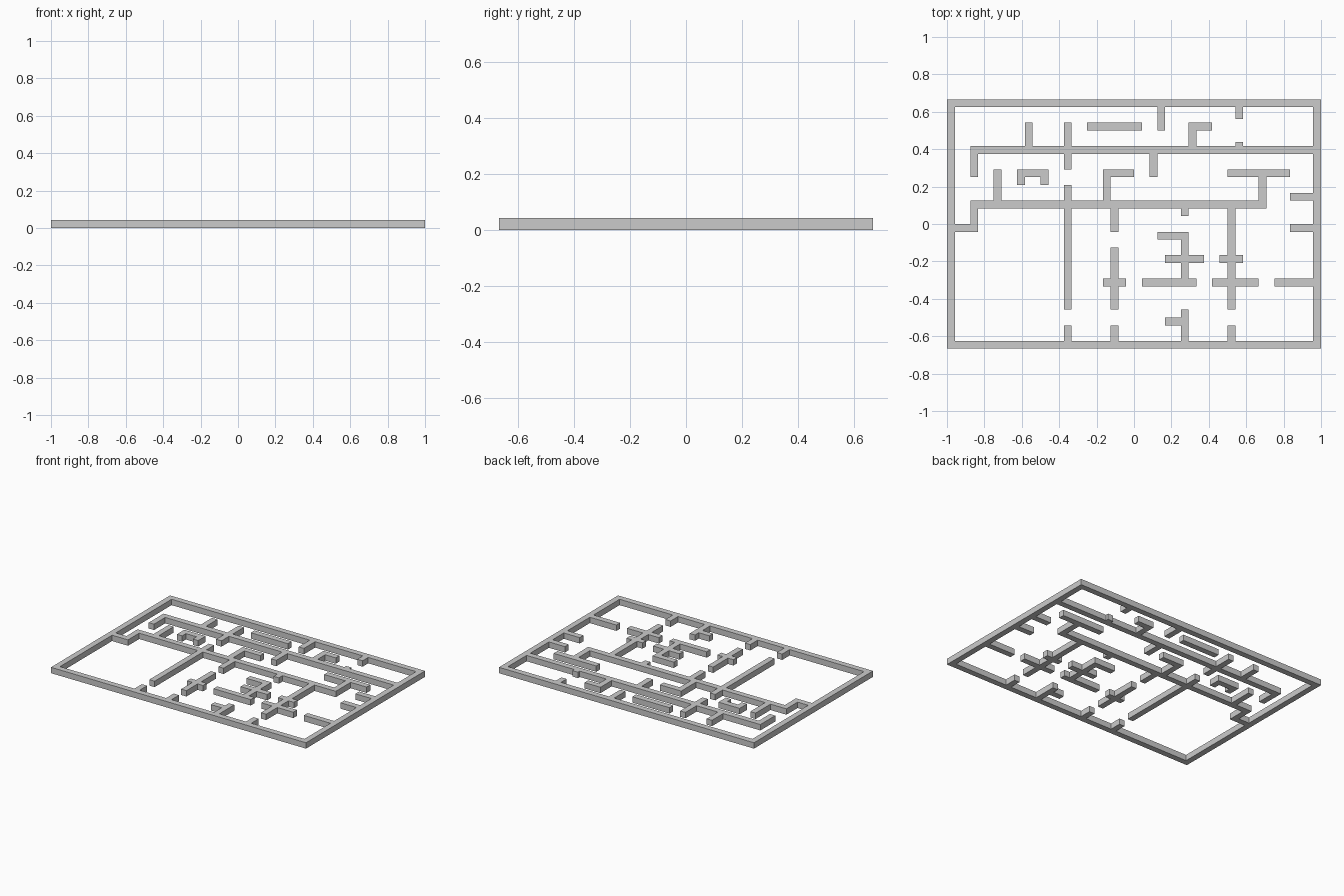
import bpy, bmesh

if "Cube" in bpy.data.objects:
    bpy.data.objects.remove(bpy.data.objects["Cube"])

U = 2 / 48          # wall thickness = one plan unit; the plan is 48 x 32 units
W, D = 48, 32


def H(row, c0, c1):
    """Wall running left-right along one row."""
    return (c0, row, c1, row + 1)


def V(col, r0, r1):
    """Wall running front-back along one column (rows count from the back)."""
    return (col, r0, col + 1, r1)


def walls(name, rects):
    """Merge overlapping wall runs into one clean footprint and raise it."""
    xs = sorted({x for r in rects for x in (r[0], r[2])})
    ys = sorted({y for r in rects for y in (r[1], r[3])})
    bm = bmesh.new()
    verts = {}

    def vert(x, y):
        if (x, y) not in verts:
            verts[x, y] = bm.verts.new(((x - W / 2) * U, (D / 2 - y) * U, 0))
        return verts[x, y]

    for x0, x1 in zip(xs, xs[1:]):
        for y0, y1 in zip(ys, ys[1:]):
            if any(a <= x0 and x1 <= c and b <= y0 and y1 <= d for a, b, c, d in rects):
                bm.faces.new([vert(x0, y1), vert(x1, y1), vert(x1, y0), vert(x0, y0)])
    me = bpy.data.meshes.new(name)
    bm.to_mesh(me)
    bm.free()
    ob = bpy.data.objects.new(name, me)
    bpy.context.collection.objects.link(ob)
    mod = ob.modifiers.new("wall_height", 'SOLIDIFY')
    mod.thickness = U
    mod.offset = 1


# Outer frame
frame = [H(0, 0, W), H(D - 1, 0, W), V(0, 0, D), V(W - 1, 0, D)]

# Back corridor wall with its branches and the stubs on the back frame
back = [H(6, 3, W), V(3, 6, 10), V(10, 3, 7), V(15, 3, 9), V(27, 0, 4),
        V(31, 3, 7), H(3, 31, 34), V(37, 0, 2.5), V(37, 5.5, 7), V(26, 6, 10)]

# Middle corridor wall with its branches
middle = [H(13, 3, 41), V(3, 13, 17), H(16, 0, 4), V(6, 9, 14), V(20, 9, 14),
          H(9, 20, 24), V(40, 9, 14), H(9, 36, 44), V(15, 11, 27),
          V(21, 13, 17), V(30, 13, 15), V(36, 13, 27), H(20, 35, 38),
          H(23, 34, 40)]

# Stubs on the right and front frame
stubs = [H(12, 44, W), H(16, 44, W), H(23, 42, W), V(30, 27, D), H(28, 28, 31)]
stubs += [V(c, 29, D) for c in (15, 21, 36)]

walls("connected_walls", frame + back + middle + stubs)

# Freestanding pieces
walls("back_island_wall", [H(3, 18, 25)])
walls("hook_wall", [H(9, 9, 13), V(9, 9, 11), V(12, 9, 11)])
walls("cross_wall", [V(21, 19, 27), H(23, 20, 23)])
walls("branched_wall", [V(30, 17, 24), H(17, 27, 31), H(20, 28, 33), H(23, 25, 32)])
